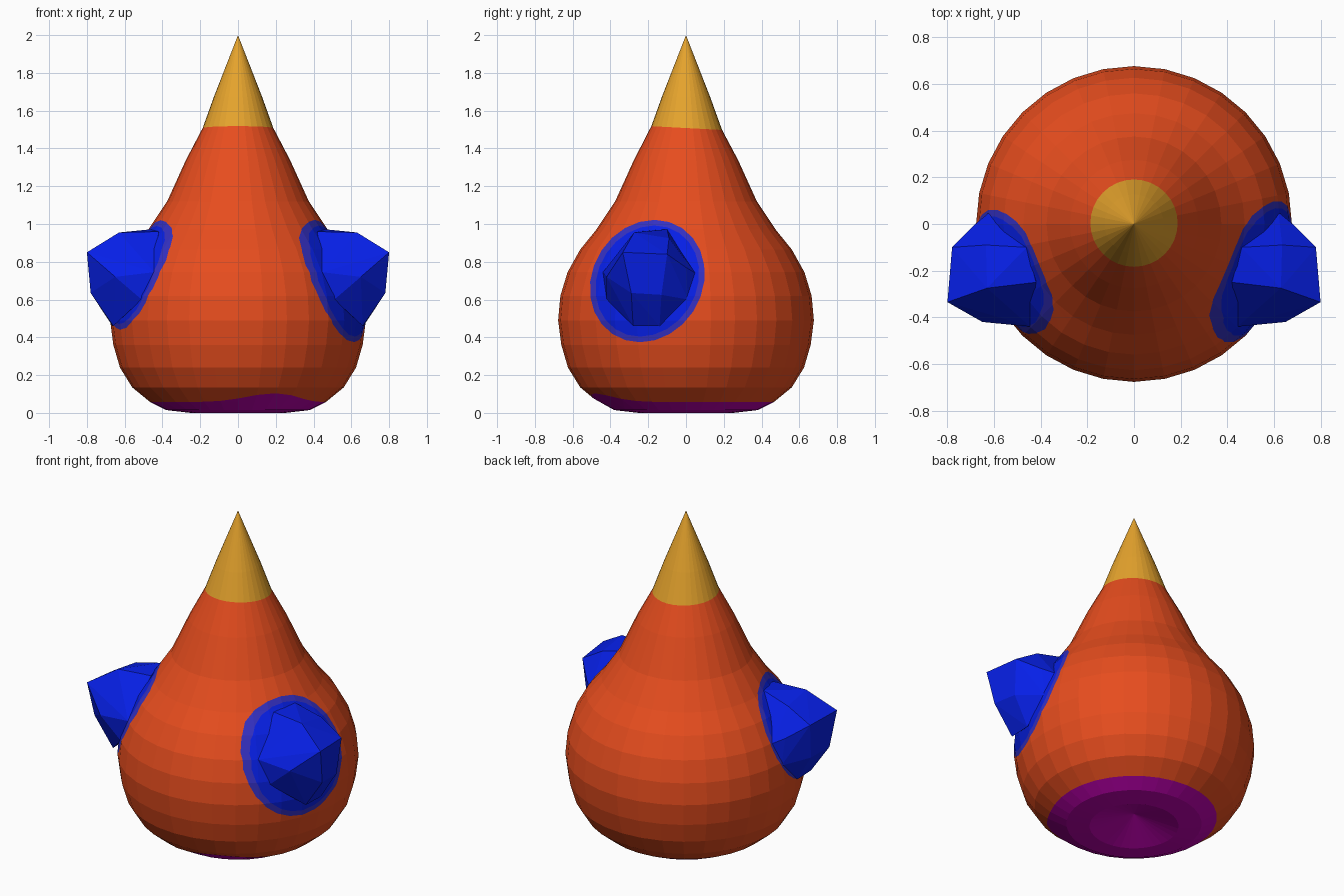
import bpy, bmesh, math
from mathutils import Vector

if "Cube" in bpy.data.objects:
    bpy.data.objects.remove(bpy.data.objects["Cube"])


def material(name, rgb):
    m = bpy.data.materials.new(name)
    m.diffuse_color = (*rgb, 1)
    m.use_nodes = True
    m.node_tree.nodes["Principled BSDF"].inputs["Base Color"].default_value = m.diffuse_color
    return m


ORANGE = material("orange", (0.80, 0.074, 0.013))
YELLOW = material("golden yellow", (0.79, 0.37, 0.026))
BLUE = material("blue", (0.002, 0.014, 0.80))
PURPLE = material("purple", (0.52, 0.0, 0.43))
RIM = material("dull blue rim", (0.035, 0.03, 0.54))


def finish(bm, name, mats):
    bmesh.ops.recalc_face_normals(bm, faces=bm.faces)
    me = bpy.data.meshes.new(name)
    bm.to_mesh(me)
    bm.free()
    for m in mats:
        me.materials.append(m)
    ob = bpy.data.objects.new(name, me)
    bpy.context.collection.objects.link(ob)
    return ob


# Drop-shaped body profile (radius, height), bottom rim to just under the tip
SIDES = 32
PROFILE = [(0.25, 0), (0.38, 0.015), (0.47, 0.06), (0.56, 0.135), (0.625, 0.24),
           (0.66, 0.36), (0.677, 0.49), (0.665, 0.62), (0.627, 0.745), (0.56, 0.865),
           (0.475, 0.97), (0.375, 1.12), (0.275, 1.34), (0.19, 1.5), (0.127, 1.675)]


def radius(z):
    pts = PROFILE
    for (r0, z0), (r1, z1) in zip(pts, pts[1:]):
        if z0 <= z <= z1:
            return r0 + (r1 - r0) * (z - z0) / (z1 - z0)
    return pts[-1][0]


def purple_edge(a):
    return 0.058 + 0.046 * math.exp(-((a - math.radians(292)) / 0.4) ** 2)


def yellow_edge(a):
    return 1.508 - 0.01 * math.sin(a)


bm = bmesh.new()
rings = []
for i, (r, z) in enumerate(PROFILE):
    ring = []
    for k in range(SIDES):
        a = 2 * math.pi * k / SIDES
        rr, zz = r, z
        if i == 2:            # wavy edge of the purple base
            zz = purple_edge(a)
            rr = radius(zz)
        elif i == 13:         # slightly slanted edge of the yellow tip
            zz = yellow_edge(a)
            rr = radius(zz)
        ring.append(bm.verts.new((rr * math.cos(a), rr * math.sin(a), zz)))
    rings.append(ring)
tip = bm.verts.new((0, 0, 2))
dimple = bm.verts.new((0, 0, 0.08))
for i in range(len(rings) - 1):
    mat = 2 if i < 2 else 1 if i >= 13 else 0
    for k in range(SIDES):
        j = (k + 1) % SIDES
        f = bm.faces.new((rings[i][k], rings[i][j], rings[i + 1][j], rings[i + 1][k]))
        f.material_index = mat
for k in range(SIDES):
    j = (k + 1) % SIDES
    bm.faces.new((rings[-1][k], rings[-1][j], tip)).material_index = 1
    bm.faces.new((rings[0][j], rings[0][k], dimple)).material_index = 2


# Oval patches: cut the side faces with planes around a sheared ellipse
def paint_patch(side, cy, cz, ry, rz, mat, shear=0.038, n=24):
    oval = []
    for k in range(n):
        t = 2 * math.pi * k / n
        oval.append(Vector((0, cy + ry * math.cos(t) + shear * math.sin(t),
                            cz + rz * math.sin(t))))
    inside = [f for f in bm.faces if f.calc_center_median().x * side > 0]
    for p, q in zip(oval, oval[1:] + oval[:1]):
        d = q - p
        no = Vector((0, d.z, -d.y)).normalized()
        geom = set(inside)
        for f in inside:
            geom.update(f.edges)
            geom.update(f.verts)
        res = bmesh.ops.bisect_plane(bm, geom=list(geom), dist=1e-5, plane_co=p, plane_no=no)
        faces = {g for g in res["geom"] if isinstance(g, bmesh.types.BMFace)}
        faces.update(f for f in inside if f.is_valid)
        inside = [f for f in faces if (f.calc_center_median() - p).dot(no) < 0]
    for f in inside:
        f.material_index = mat


# Dull rim first, then the bright blue inside it
for inset, mat in ((0, 4), (0.03, 3)):
    paint_patch(1, -0.205, 0.698, 0.302 - inset, 0.324 - inset, mat)
    paint_patch(-1, -0.205, 0.73, 0.265 - inset, 0.29 - inset, mat)
finish(bm, "body", [ORANGE, YELLOW, PURPLE, BLUE, RIM])

# Faceted side knobs, mirrored
KNOB = [(0.80, -0.335, 0.85), (0.78, -0.10, 0.84), (0.78, -0.29, 0.635), (0.765, -0.13, 0.625),
        (0.63, -0.275, 0.955), (0.635, -0.09, 0.925), (0.68, 0.0, 0.77), (0.65, -0.42, 0.72),
        (0.445, -0.44, 0.745), (0.66, -0.28, 0.46), (0.665, -0.14, 0.46), (0.46, -0.10, 0.972),
        (0.42, -0.25, 0.96), (0.62, 0.05, 0.74), (0.66, 0.01, 0.6), (0.51, -0.42, 0.6),
        (0.40, -0.15, 0.7)]
for side, name in ((1, "right_knob"), (-1, "left_knob")):
    kb = bmesh.new()
    for x, y, z in KNOB:
        kb.verts.new((x * side, y, z))
    bmesh.ops.convex_hull(kb, input=kb.verts)
    bmesh.ops.delete(kb, geom=[v for v in kb.verts if not v.link_faces], context='VERTS')
    finish(kb, name, [BLUE])
